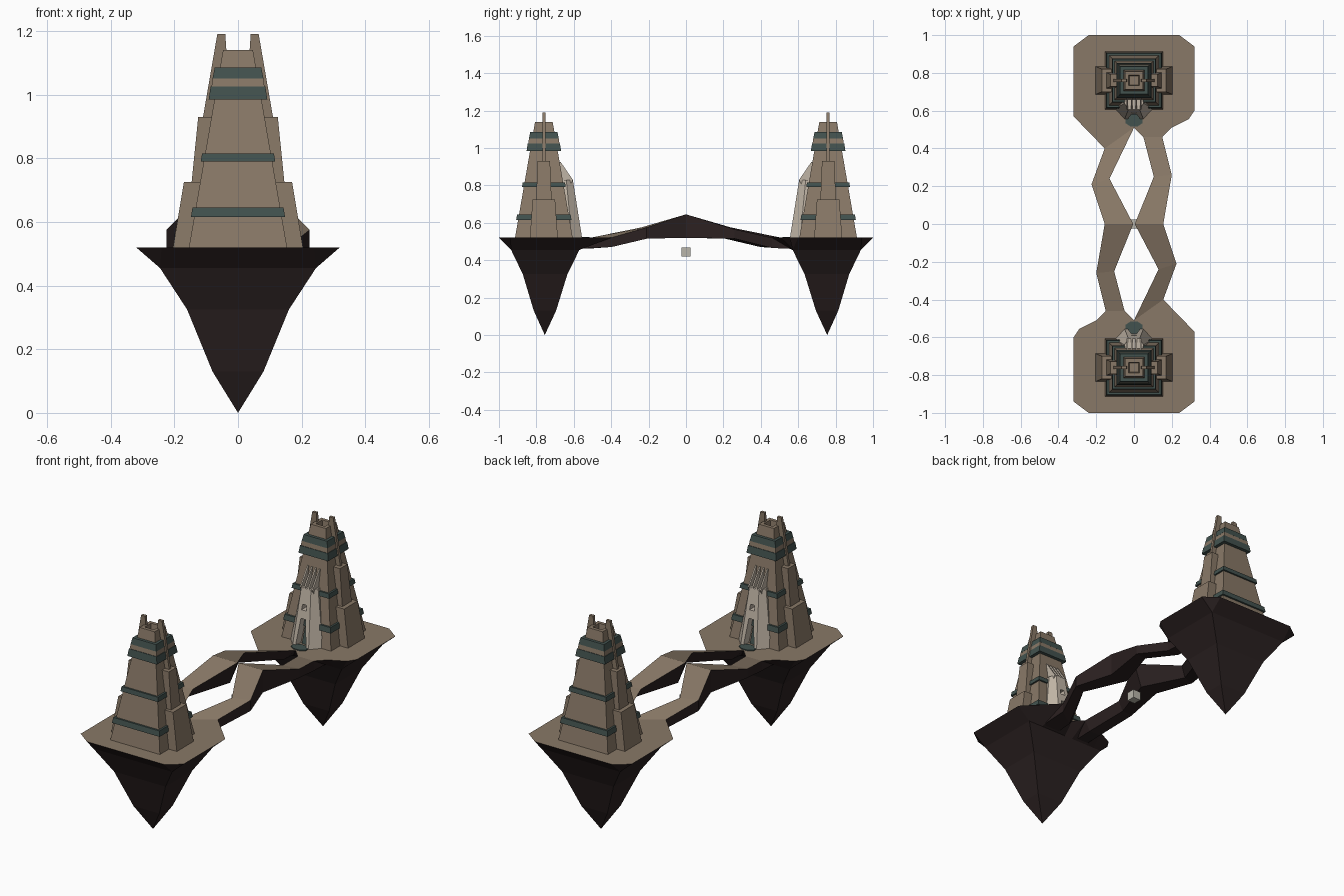
import bpy, bmesh, math
from mathutils import Matrix

if "Cube" in bpy.data.objects:
    bpy.data.objects.remove(bpy.data.objects["Cube"])


def material(name, rgb):
    m = bpy.data.materials.new(name)
    m.diffuse_color = (*rgb, 1)
    m.use_nodes = True
    m.node_tree.nodes["Principled BSDF"].inputs["Base Color"].default_value = m.diffuse_color
    return m


TAN = material("tan_stone", (0.25, 0.19, 0.135))
ROCK = material("dark_rock", (0.024, 0.015, 0.015))
TEAL = material("teal_band", (0.055, 0.084, 0.077))
PALE = material("pale_stone", (0.53, 0.46, 0.38))
GREY = material("grey_stone", (0.48, 0.46, 0.40))
CY = 0.76  # tower centre


def loft(name, rings, mats):
    """Skin equal-length point rings; a second material goes on upward faces."""
    bm = bmesh.new()
    vs = [[bm.verts.new(p) for p in r] for r in rings]
    n = len(rings[0])
    for a, b in zip(vs, vs[1:]):
        for i in range(n):
            bm.faces.new((a[i], a[(i + 1) % n], b[(i + 1) % n], b[i]))
    bm.faces.new(vs[0])
    bm.faces.new(vs[-1])
    bmesh.ops.remove_doubles(bm, verts=bm.verts, dist=1e-4)
    bmesh.ops.recalc_face_normals(bm, faces=bm.faces)
    if len(mats) > 1:
        for f in bm.faces:
            f.material_index = int(f.normal.z > 0.3)
    me = bpy.data.meshes.new(name)
    bm.to_mesh(me)
    bm.free()
    for m in mats:
        me.materials.append(m)
    ob = bpy.data.objects.new(name, me)
    bpy.context.collection.objects.link(ob)
    return ob


def rect(x0, x1, y0, y1, z):
    return [(x0, y0, z), (x1, y0, z), (x1, y1, z), (x0, y1, z)]


def block(hx, hy, z):
    return rect(-hx, hx, CY - hy, CY + hy, z)


def flat(pts, z):
    return [(x, y, z) for x, y in pts]


parts = []  # everything on the back half, turned half a circle afterwards

# Floating island: flat top, rock tapering to a point
top = [(-.32, .57), (-.32, .94), (-.24, 1), (.24, 1), (.32, .94), (.32, .6),
       (.29, .555), (.2, .51), (.15, .46), (.05, .46), (0, .51), (-.155, .4)]
under = [(max(-.245, min(.245, x)), .935 if y > .9 else .57) for x, y in top]
under[2], under[3] = (-.245, .935), (.245, .935)


def shrink(k):
    return [(x * k, .755 + (y - .755) * k) for x, y in under]


parts.append(loft("island", [flat(top, .52), flat(under, .455), flat(shrink(.653), .325),
                             flat(shrink(.327), .13), flat(shrink(0), 0)], [ROCK, TAN]))

# Tower body with a sunken roof
parts.append(loft("tower_body", [block(.155, .155, .515), block(.047, .047, 1.14),
                                 block(.028, .028, 1.14), block(.024, .024, 1.105)], [TAN]))
parts.append(loft("tower_collar", [block(.084, .084, 1.02), block(.079, .079, 1.055)], [TAN]))
for i, (z0, z1, h0, h1) in enumerate([(.615, .645, .148, .143), (.79, .815, .117, .113),
                                      (.985, 1.025, .092, .086), (1.05, 1.085, .08, .073)]):
    parts.append(loft(f"tower_band_{i}", [block(h0, h0, z0), block(h1, h1, z1)], [TEAL]))

# Stepped side buttresses and the roof fins
parts.append(loft("lower_buttress", [block(.205, .075, .515), block(.17, .06, .725)], [TAN]))
parts.append(loft("upper_buttress", [block(.167, .05, .515), block(.125, .033, .93)], [TAN]))
for side, s in (("left", -1), ("right", 1)):
    parts.append(loft(f"{side}_fin", [rect(s * .02, s * .115, CY - .008, CY + .008, .9),
                                      rect(s * .04, s * .065, CY - .008, CY + .008, 1.19)], [TAN]))

# Gatehouse facing the bridge, with doorway and window cut through
gate = loft("gatehouse", [
    flat([(-.1, .61), (-.05, .555), (.05, .555), (.1, .61), (.085, .7), (-.085, .7)], .515),
    flat([(-.05, .64), (-.03, .605), (.03, .605), (.05, .64), (.04, .7), (-.04, .7)], .83)], [PALE])
cutters = [loft("door_cutter", [rect(-.036, .036, .5, .75, .49),
                                rect(-.015, .015, .5, .75, .67)], [PALE]),
           loft("window_cutter", [rect(-.016, .016, .5, .75, .715),
                                  rect(-.012, .012, .5, .75, .745)], [PALE])]
for c in cutters:
    c.hide_render = True
    mod = gate.modifiers.new("opening", 'BOOLEAN')
    mod.object, mod.operation, mod.solver = c, 'DIFFERENCE', 'EXACT'
deps = bpy.context.evaluated_depsgraph_get()
cut_mesh = bpy.data.meshes.new_from_object(gate.evaluated_get(deps))
gate.modifiers.clear()
gate.data = cut_mesh
for c in cutters:
    bpy.data.objects.remove(c)
parts.append(gate)

# Door panel, doorstep and the four ribs above the gate
parts.append(loft("door_panel", [rect(-.022, .022, .598, .606, .52),
                                 rect(-.01, .01, .618, .626, .64)], [TEAL]))
step = [(.05 * math.cos(a), .548 + .034 * math.sin(a))
        for a in (math.pi / 8 + i * math.pi / 4 for i in range(8))]
parts.append(loft("doorstep", [flat(step, .515), flat(step, .525)], [TEAL]))
rib = [(.605, .83), (.67, .925), (.69, .925), (.69, .8), (.62, .8)]
for i in range(4):
    x = -.036 + i * .024
    parts.append(loft(f"gate_rib_{i}", [[(x + d, y, z) for y, z in rib]
                                        for d in (-.004, .004)], [PALE]))


# Zigzag bridge arm: (outer xy, inner xy, top z, bottom z) at each station
def station(o, i, zt, zb):
    k = .3  # inner wall leans under the arm
    low = (i[0] + (o[0] - i[0]) * k, i[1] + (o[1] - i[1]) * k)
    return [(*o, zt), (*i, zt), (*low, zb), (*o, zb)]


near = [((.15, .6), (.05, .6), .5, .46), ((.15, .46), (.05, .46), .52, .465),
        ((.2, .26), (.105, .25), .565, .515), ((.155, 0), (.004, 0), .645, .52)]
far = [((.225, -.21), (.13, -.24), .575, .515), ((.155, -.4), (0, -.51), .52, .47),
       ((.155, -.6), (0, -.6), .5, .46)]
parts.append(loft("bridge_arm", [station(*s) for s in near + far], [ROCK, TAN]))

# Turned copies for the front half
for ob in parts:
    twin = ob.copy()
    twin.name = "front_" + ob.name
    twin.matrix_world = Matrix.Rotation(math.pi, 4, 'Z')
    bpy.context.collection.objects.link(twin)
    ob.name = "back_" + ob.name

# Small cube hovering under the bridge
loft("hovering_cube", [rect(-.024, .024, -.024, .024, .42),
                       rect(-.024, .024, -.024, .024, .468)], [GREY])
